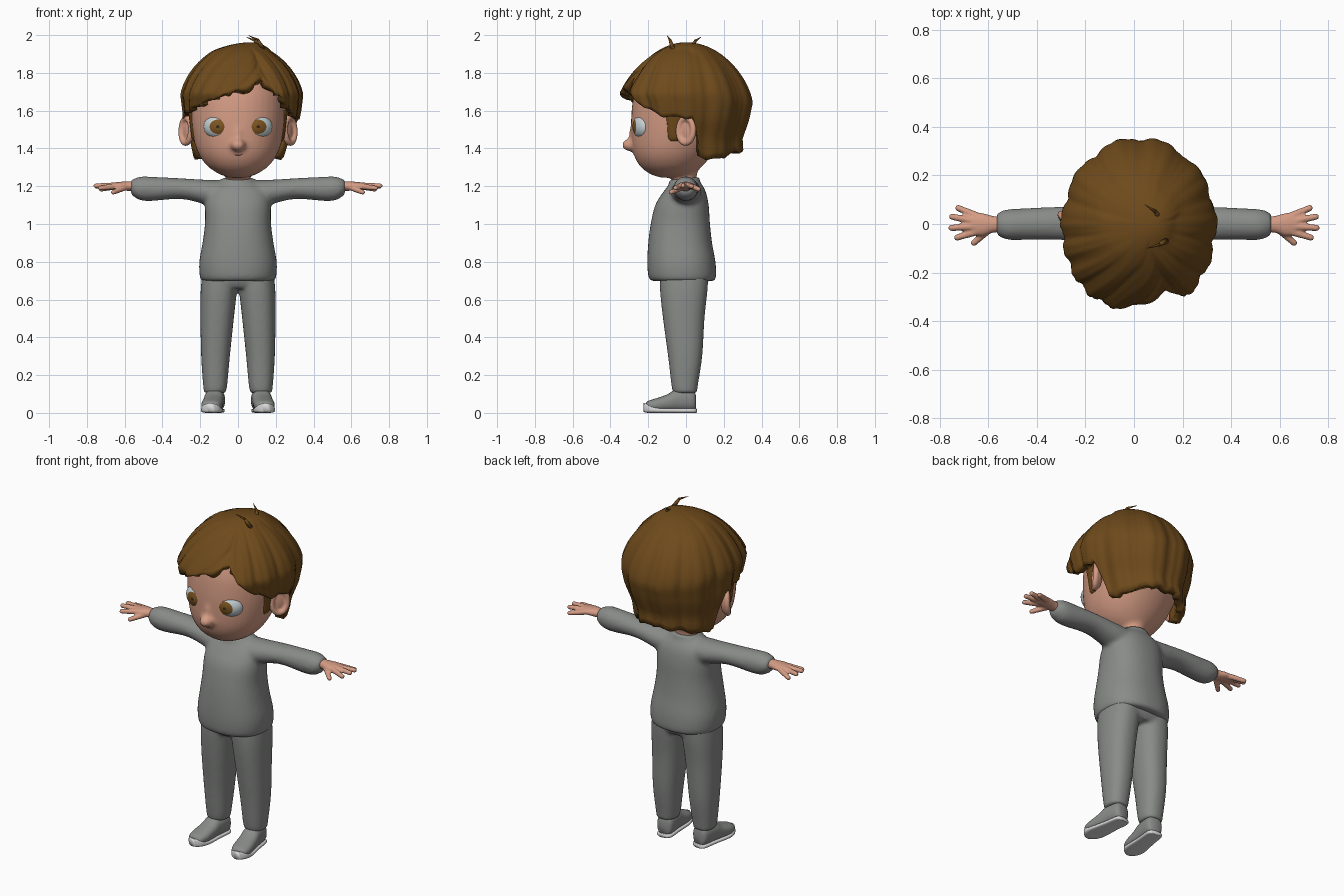
import bpy, bmesh, math
from mathutils import Matrix, Vector

default_cube = bpy.data.objects.get("Cube")
if default_cube:
    bpy.data.objects.remove(default_cube, do_unlink=True)


def material(name, color):
    mat = bpy.data.materials.new(name)
    mat.use_nodes = True
    mat.diffuse_color = (*color, 1)
    mat.node_tree.nodes["Principled BSDF"].inputs["Base Color"].default_value = (*color, 1)
    return mat


SKIN = material("skin", (0.66, 0.33, 0.23))
LIP = material("lip", (0.52, 0.25, 0.18))
HAIR = material("brown hair", (0.155, 0.068, 0.011))
CLOTH = material("grey cloth", (0.25, 0.26, 0.25))
SOLE = material("pale sole", (0.7, 0.7, 0.7))
WHITE = material("eye white", (0.55, 0.63, 0.66))
IRIS = material("brown iris", (0.2, 0.09, 0.015))
PUPIL = material("dark pupil", (0.04, 0.02, 0.01))


def finish(bm, name, mats, voxel=0, smooth=0):
    """Turn the bmesh into an object, optionally fusing its pieces."""
    bmesh.ops.recalc_face_normals(bm, faces=bm.faces)
    for face in bm.faces:
        face.smooth = True
    mesh = bpy.data.meshes.new(name)
    bm.to_mesh(mesh)
    bm.free()
    for mat in mats:
        mesh.materials.append(mat)
    obj = bpy.data.objects.new(name, mesh)
    bpy.context.collection.objects.link(obj)
    if voxel:
        fuse = obj.modifiers.new("fuse", 'REMESH')
        fuse.mode = 'VOXEL'
        fuse.voxel_size = voxel
        fuse.use_smooth_shade = True
    if smooth:
        soften = obj.modifiers.new("soften", 'SMOOTH')
        soften.factor = 0.5
        soften.iterations = smooth
    return obj


def bridge(bm, rings, closed=False):
    """Join equal rings of vertices with quads."""
    count = len(rings[0])
    pairs = list(zip(rings, rings[1:] + rings[:1])) if closed else list(zip(rings, rings[1:]))
    for low, high in pairs:
        for i in range(count):
            j = (i + 1) % count
            bm.faces.new((low[i], low[j], high[j], high[i]))


def rounded(value, power):
    return math.copysign(abs(value) ** (2 / power), value)


def loft(bm, axis, rows, power=2.0, side=1, count=32, steps=4):
    """Rows are (position, low a, high a, low b, high b) along an axis."""
    smooth_rows = []
    for k in range(len(rows) - 1):
        p0, p1 = rows[max(k - 1, 0)], rows[k]
        p2, p3 = rows[k + 1], rows[min(k + 2, len(rows) - 1)]
        for step in range(steps):
            t = step / steps
            smooth_rows.append([b + 0.5 * t * (c - a + t * (2*a - 5*b + 4*c - d + t * (3*(b - c) + d - a)))
                                for a, b, c, d in zip(p0, p1, p2, p3)])
    smooth_rows.append(rows[-1])
    rings = []
    for pos, a0, a1, b0, b1 in smooth_rows:
        ring = []
        for i in range(count):
            ang = math.tau * i / count
            a = (a0 + a1) / 2 + (a1 - a0) / 2 * rounded(math.cos(ang), power)
            b = (b0 + b1) / 2 + (b1 - b0) / 2 * rounded(math.sin(ang), power)
            x, y, z = {'x': (pos, a, b), 'y': (a, pos, b), 'z': (a, b, pos)}[axis]
            ring.append(bm.verts.new((x * side, y, z)))
        rings.append(ring)
    bridge(bm, rings)
    bm.faces.new(rings[0])
    bm.faces.new(rings[-1])


def ball(bm, center, radii, turn=Matrix(), segments=24, rings=16):
    matrix = Matrix.Translation(center) @ turn @ Matrix.Diagonal((*radii, 1))
    bmesh.ops.create_uvsphere(bm, u_segments=segments, v_segments=rings, radius=1, matrix=matrix)


def limb(bm, start, end, r0, r1):
    """Tapered rod with round ends."""
    start, end = Vector(start), Vector(end)
    along = end - start
    matrix = Matrix.Translation((start + end) / 2) @ along.to_track_quat('Z', 'Y').to_matrix().to_4x4()
    bmesh.ops.create_cone(bm, cap_ends=True, segments=14, radius1=r0, radius2=r1, depth=along.length, matrix=matrix)
    ball(bm, start, (r0,) * 3, segments=14, rings=8)
    ball(bm, end, (r1,) * 3, segments=14, rings=8)


def torus(bm, matrix, ra, rb, thick):
    rings = []
    for i in range(32):
        u = math.tau * i / 32
        rings.append([bm.verts.new(matrix @ Vector((
            (ra + thick * math.cos(v)) * math.cos(u), (rb + thick * math.cos(v)) * math.sin(u),
            thick * math.sin(v)))) for v in (math.tau * k / 10 for k in range(10))])
    bridge(bm, rings, closed=True)


def table(points, x):
    """Linear lookup in rising (x, value) pairs."""
    for (x0, v0), (x1, v1) in zip(points, points[1:]):
        if x <= x1:
            return v0 + (v1 - v0) * max(0, (x - x0) / (x1 - x0))
    return points[-1][1]


# Head with neck and nose
bm = bmesh.new()
loft(bm, 'z', [(z, -w, w, front, back) for z, w, front, back in (
    (1.245, 0.04, -0.13, 0.0), (1.265, 0.1, -0.19, 0.04), (1.31, 0.165, -0.246, 0.09),
    (1.38, 0.213, -0.28, 0.15), (1.48, 0.243, -0.291, 0.22), (1.6, 0.258, -0.288, 0.27),
    (1.7, 0.25, -0.272, 0.27), (1.79, 0.215, -0.23, 0.23), (1.86, 0.14, -0.14, 0.14), (1.89, 0.04, -0.04, 0.04))],
    power=2.1, count=40)
loft(bm, 'z', [(1.17, -0.075, 0.075, -0.08, 0.07), (1.24, -0.064, 0.064, -0.075, 0.055),
               (1.34, -0.075, 0.075, -0.08, 0.08)])
ball(bm, (0, -0.292, 1.418), (0.04, 0.048, 0.034))
ball(bm, (0, -0.268, 1.465), (0.028, 0.034, 0.08))
finish(bm, "head", [SKIN], voxel=0.011, smooth=6)

# Mouth line
bm = bmesh.new()
bends = [(x, -0.273 + 3 * x * x, 1.367 + 3 * x * x) for x in (-0.03, -0.015, 0, 0.015, 0.03)]
for a, b in zip(bends, bends[1:]):
    limb(bm, a, b, 0.004, 0.004)
finish(bm, "mouth", [LIP])

for side, label in ((1, "left"), (-1, "right")):
    # Ear: a rolled rim around a shallow bowl
    bm = bmesh.new()
    facing = Vector((side * 0.82, -0.55, 0.05)).to_track_quat('Z', 'Y').to_matrix().to_4x4()
    place = Matrix.Translation((side * 0.274, 0.0, 1.495)) @ facing
    torus(bm, place, 0.046, 0.066, 0.017)
    ball(bm, place @ Vector((0, 0, -0.016)), (0.05, 0.07, 0.022), facing)
    finish(bm, label + "_ear", [SKIN], voxel=0.006, smooth=4)

    # Eye: rings around the gaze pole become pupil and iris
    bm = bmesh.new()
    gaze = Matrix.Rotation(-side * math.radians(18), 4, 'Z')
    ball(bm, (0, 0, 0), (1, 1, 1), gaze @ Matrix.Rotation(math.pi / 2, 4, 'X'), 32, 24)
    for face in bm.faces:
        off_axis = math.degrees((gaze @ Vector((0, -1, 0))).angle(face.calc_center_median()))
        face.material_index = 2 if off_axis < 8 else 1 if off_axis < 36 else 0
    bm.transform(Matrix.Translation((side * 0.112, -0.233, 1.515)) @ Matrix.Rotation(side * math.radians(21), 4, 'Z')
                 @ Matrix.Diagonal((0.073, 0.046, 0.062, 1)))
    finish(bm, label + "_eye", [WHITE, IRIS, PUPIL])

    # Sideburn in front of the ear
    bm = bmesh.new()
    loft(bm, 'z', [(1.44, 0.215, 0.236, -0.085, -0.035), (1.46, 0.215, 0.246, -0.095, -0.025),
                   (1.52, 0.22, 0.254, -0.1, -0.02), (1.6, 0.22, 0.264, -0.11, 0)], side=side)
    finish(bm, label + "_sideburn", [HAIR])

    # Hand with four spread fingers and a thumb
    bm = bmesh.new()
    loft(bm, 'x', [(0.53, -0.034, 0.03, 1.172, 1.226), (0.58, -0.036, 0.033, 1.175, 1.226),
                   (0.63, -0.05, 0.046, 1.18, 1.223), (0.67, -0.038, 0.038, 1.186, 1.218)], side=side, count=20)
    for root, tip in (((0.65, 0.034, 1.198), (0.725, 0.066, 1.184)), ((0.66, 0.012, 1.203), (0.75, 0.03, 1.2)),
                      ((0.66, -0.01, 1.204), (0.753, -0.016, 1.202)), ((0.65, -0.032, 1.2), (0.73, -0.056, 1.19)),
                      ((0.6, -0.025, 1.192), (0.66, -0.078, 1.168))):
        limb(bm, (side * root[0], *root[1:]), (side * tip[0], *tip[1:]), 0.016, 0.013)
    finish(bm, label + "_hand", [SKIN], voxel=0.0055, smooth=3)

    # Shoe and sole, toes turned slightly outward
    shoe = bmesh.new()
    loft(shoe, 'y', [(0.05, -0.03, 0.03, 0.015, 0.1), (0.03, -0.048, 0.048, 0.008, 0.125),
                     (-0.05, -0.052, 0.052, 0.008, 0.125), (-0.1, -0.054, 0.054, 0.008, 0.098),
                     (-0.16, -0.055, 0.055, 0.008, 0.077), (-0.2, -0.044, 0.044, 0.012, 0.064),
                     (-0.214, -0.022, 0.022, 0.015, 0.05)], power=2.4)
    sole = bmesh.new()
    loft(sole, 'y', [(0.055, -0.028, 0.028, 0, 0.022), (0.035, -0.046, 0.046, 0, 0.024),
                     (-0.05, -0.05, 0.05, 0, 0.024), (-0.15, -0.058, 0.058, 0, 0.027),
                     (-0.2, -0.046, 0.046, 0, 0.044), (-0.225, -0.02, 0.02, 0.004, 0.052)], power=3.5)
    for bm, part, mat in ((shoe, "_shoe", CLOTH), (sole, "_sole", SOLE)):
        bm.transform(Matrix.Translation((side * 0.12, 0, 0)) @ Matrix.Rotation(side * math.radians(7), 4, 'Z'))
        finish(bm, label + part, [mat])

# Sweater: torso, sleeves and collar fused together
bm = bmesh.new()
loft(bm, 'z', [(z, -w, w, front, back) for z, w, front, back in (
    (0.698, 0.192, -0.185, 0.15), (0.725, 0.203, -0.2, 0.16), (0.8, 0.205, -0.205, 0.156),
    (0.9, 0.188, -0.2, 0.138), (1.0, 0.175, -0.187, 0.127), (1.1, 0.174, -0.163, 0.12),
    (1.17, 0.16, -0.12, 0.105), (1.215, 0.11, -0.085, 0.08), (1.24, 0.07, -0.06, 0.06))], power=2.3, count=40)
for side in (1, -1):
    loft(bm, 'x', [(0.05, -0.09, 0.085, 1.07, 1.232), (0.16, -0.08, 0.08, 1.1, 1.234), (0.3, -0.066, 0.072, 1.132, 1.242),
                   (0.45, -0.066, 0.065, 1.122, 1.25), (0.51, -0.066, 0.062, 1.124, 1.252),
                   (0.545, -0.058, 0.054, 1.14, 1.242), (0.568, -0.04, 0.04, 1.16, 1.232)], side=side)
torus(bm, Matrix.Translation((0, -0.008, 1.23)) @ Matrix.Rotation(0.12, 4, 'X'), 0.074, 0.07, 0.014)
finish(bm, "sweater", [CLOTH], voxel=0.011, smooth=7)

# Trousers: hips and two tapered legs
bm = bmesh.new()
loft(bm, 'z', [(0.66, -0.18, 0.18, -0.12, 0.1), (0.7, -0.193, 0.193, -0.14, 0.12), (0.78, -0.18, 0.18, -0.15, 0.12)],
     power=2.5)
for side in (1, -1):
    loft(bm, 'z', [(0.105, 0.068, 0.178, -0.066, 0.058), (0.14, 0.058, 0.184, -0.076, 0.062),
                   (0.3, 0.043, 0.195, -0.095, 0.086), (0.5, 0.022, 0.199, -0.122, 0.098), (0.64, 0.006, 0.198, -0.137, 0.113),
                   (0.74, -0.01, 0.19, -0.14, 0.12)], power=2.3, side=side)
finish(bm, "trousers", [CLOTH], voxel=0.01, smooth=5)

# Hair: rippled shell growing from the crown down to an uneven hemline
HEM = [(-180, 1.38), (-150, 1.37), (-125, 1.34), (-106, 1.34), (-97, 1.55), (-80, 1.57), (-65, 1.59), (-45, 1.62),
       (-20, 1.665), (0, 1.715), (20, 1.775), (33, 1.69), (50, 1.61), (70, 1.56), (97, 1.55), (106, 1.34),
       (125, 1.33), (150, 1.37), (180, 1.38)]
SIDE = [(1.33, 0.25), (1.45, 0.27), (1.55, 0.302), (1.68, 0.318)]
FRONT = [(1.33, 0.25), (1.6, 0.318), (1.69, 0.355)]
BACK = [(1.33, 0.28), (1.38, 0.305), (1.45, 0.3), (1.55, 0.335), (1.64, 0.354)]
TOP = 1.962


def spread(points, z, bulge):
    widest, radius = points[-1]
    if z <= widest:
        return table(points, z)
    return radius * math.sqrt(max(0, 1 - ((z - widest) / (TOP - widest)) ** bulge))


bm = bmesh.new()
rings, columns, levels = [], 180, 30
for k in range(1, levels + 1):
    t, ring = k / levels, []
    for i in range(columns):
        deg = -180 + 360 * i / columns
        ang = math.radians(deg)
        ahead = max(0, math.cos(ang))
        hem = table(HEM, deg) + (0.016 - 0.012 * ahead) * abs(math.sin(8 * ang))
        z = TOP - (TOP - hem) * t ** 1.6
        sweep = (1.3 if deg < 20 else -0.6) * ahead * t
        strand = abs(math.sin(5 * (ang + sweep))) + 0.3 * abs(math.sin(14 * (ang + sweep) + 1))
        parting = math.exp(-((deg - 20) / 6) ** 2)
        puff = 1 + min(1, 2 * t) * (0.05 * (strand - 0.8) - 0.05 * parting)
        depth = spread(FRONT, z, 1.05) if abs(deg) < 90 else spread(BACK, z, 1.5)
        power = 2 + 0.35 * ahead
        middle = table([(1.33, 0), (1.6, 0.02)], z) + 0.05 * max(0, 1 - 4 * t)
        x = middle + spread(SIDE, z, 1.5) * rounded(math.sin(ang), power) * puff
        ring.append(bm.verts.new((x, -depth * rounded(math.cos(ang), power) * puff, z)))
    rings.append(ring)
bridge(bm, rings)
crown = bm.verts.new((0.07, 0, TOP))
for i in range(columns):
    bm.faces.new((crown, rings[0][i], rings[0][(i + 1) % columns]))
hair = finish(bm, "hair", [HAIR])
shell = hair.modifiers.new("thickness", 'SOLIDIFY')
shell.thickness = 0.045
shell.offset = -1

# Stray tufts on the crown
bm = bmesh.new()
for base, bend, tip in (((0.13, -0.07, 1.93), (0.105, -0.085, 1.975), (0.055, -0.1, 1.998)),
                        ((0.1, 0.03, 1.935), (0.09, 0.05, 1.97), (0.045, 0.08, 1.99))):
    limb(bm, base, bend, 0.013, 0.007)
    limb(bm, bend, tip, 0.007, 0.001)
finish(bm, "hair_tufts", [HAIR])
